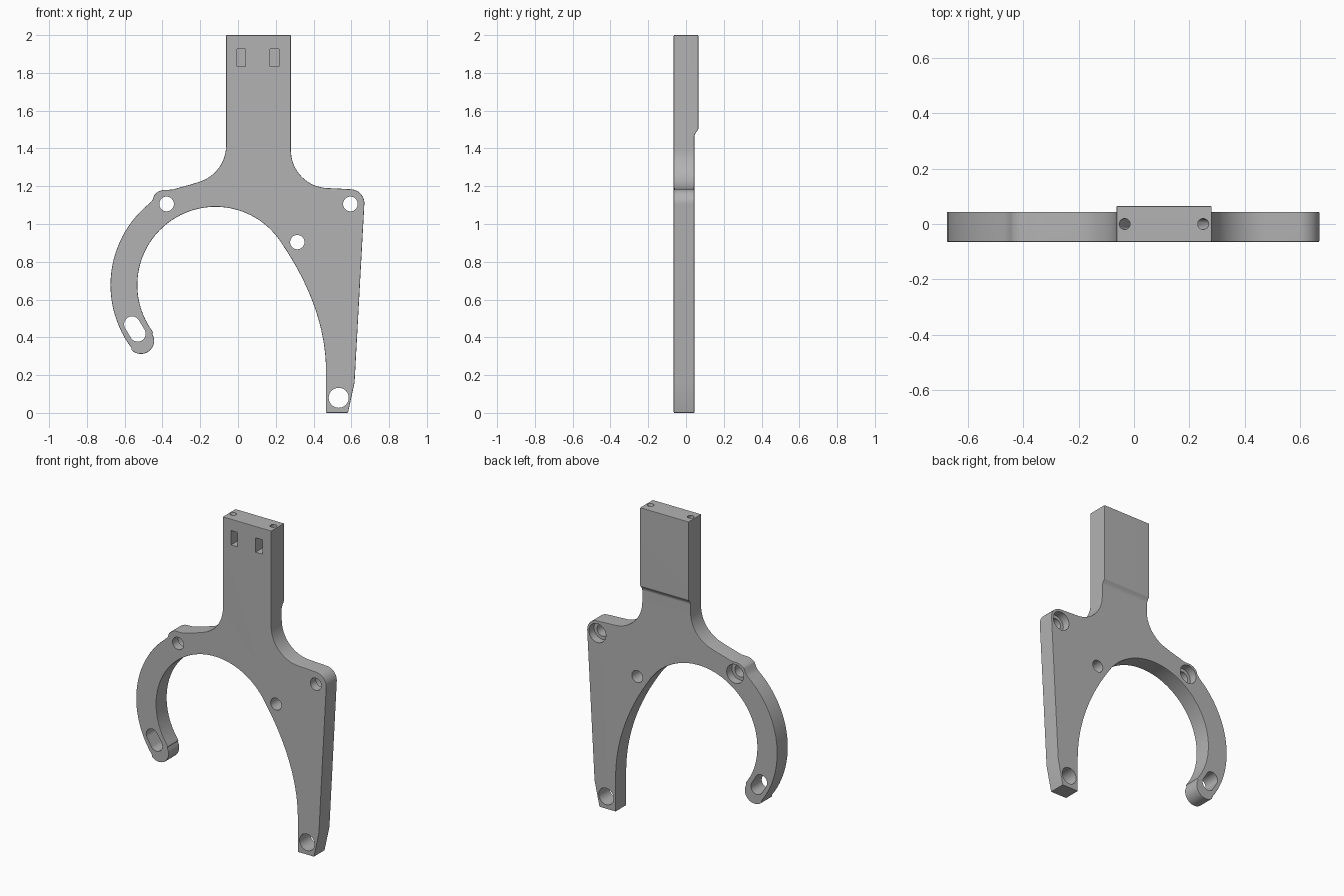
import bpy, bmesh
from math import sin, cos, radians
from mathutils import Vector

cube = bpy.data.objects.get("Cube")
if cube:
    bpy.data.objects.remove(cube)

FRONT, BACK, PAD_BACK = -0.065, 0.044, 0.065

grey = bpy.data.materials.new("matte grey")
grey.use_nodes = True
colour = (0.45, 0.45, 0.45, 1)
grey.diffuse_color = colour
grey.node_tree.nodes["Principled BSDF"].inputs["Base Color"].default_value = colour


def arc(cx, cz, r, start, end, n):
    step = (end - start) / n
    return [(cx + r * cos(radians(start + step * i)),
             cz + r * sin(radians(start + step * i))) for i in range(n + 1)]


def bezier(a, b, c, d, n):
    a, b, c, d = map(Vector, (a, b, c, d))
    pts = []
    for i in range(n + 1):
        t = i / n
        s = 1 - t
        pts.append(tuple(a * s**3 + b * 3 * s * s * t + c * 3 * s * t * t + d * t**3))
    return pts


def prism(name, points, offset):
    """Closed solid from a 3D polygon swept by an offset."""
    bm = bmesh.new()
    face = bm.faces.new([bm.verts.new(p) for p in points])
    new = bmesh.ops.extrude_face_region(bm, geom=[face])["geom"]
    bmesh.ops.translate(bm, vec=offset, verts=[v for v in new if isinstance(v, bmesh.types.BMVert)])
    bmesh.ops.recalc_face_normals(bm, faces=bm.faces)
    mesh = bpy.data.meshes.new(name)
    bm.to_mesh(mesh)
    bm.free()
    obj = bpy.data.objects.new(name, mesh)
    bpy.context.collection.objects.link(obj)
    mesh.materials.append(grey)
    return obj


def plate(name, outline, y0, y1):
    return prism(name, [(x, y0, z) for x, z in outline], (0, y1 - y0, 0))


def apply(obj, mod):
    bpy.ops.object.select_all(action='DESELECT')
    bpy.context.view_layer.objects.active = obj
    obj.select_set(True)
    bpy.ops.object.modifier_apply(modifier=mod.name)


def cut(obj, cutter):
    mod = obj.modifiers.new("cut", 'BOOLEAN')
    mod.operation = 'DIFFERENCE'
    mod.solver = 'EXACT'
    mod.object = cutter
    apply(obj, mod)
    bpy.data.objects.remove(cutter)


# Outline: stem, left shoulder, hook arm, inner curve, long leg, right shoulder
hub = (-0.119, 0.677)
outline = [(0.28, 2.0), (-0.063, 2.0)]
outline += arc(-0.263, 1.415, 0.2, 0, -72, 14)
outline += [(-0.25, 1.209), (-0.31, 1.193), (-0.345, 1.182)]
outline += arc(-0.385, 1.105, 0.076, 85, 140, 6)
outline += [(-0.452, 1.128)]
outline += arc(*hub, 0.556, 129, 217, 26)
outline += arc(-0.514, 0.382, 0.07, 222, 392, 14)
outline += arc(*hub, 0.414, 217, 32, 48)
outline += bezier((0.238, 0.887), (0.375, 0.685), (0.466, 0.455), (0.466, 0.22), 20)[1:]
outline += [(0.466, 0), (0.582, 0), (0.617, 0.16)]
outline += arc(0.595, 1.11, 0.074, -3, 85, 9)
outline += [(0.54, 1.187)]
outline += arc(0.48, 1.39, 0.2, 268, 180, 16)

bracket = plate("bracket", outline, FRONT, PAD_BACK)

# Thin the body below the thicker stem pad
step = [(BACK, -0.2), (0.3, -0.2), (0.3, 1.5), (PAD_BACK, 1.5),
        (0.051, 1.483), (BACK, 1.465)]
cut(bracket, prism("back_step", [(-1, y, z) for y, z in step], (2, 0, 0)))

# Softened edges
bevel = bracket.modifiers.new("soft_edges", 'BEVEL')
bevel.width = 0.007
bevel.segments = 2
bevel.limit_method = 'ANGLE'
bevel.angle_limit = radians(35)
apply(bracket, bevel)

# Through holes
for x, z, r in [(-0.378, 1.106, 0.039), (0.595, 1.106, 0.039),
                (0.314, 0.904, 0.038), (0.533, 0.08, 0.053)]:
    cut(bracket, plate("hole", arc(x, z, r, 0, 348.75, 31), -0.2, 0.2))

# Counterbores on the back of the shoulders
for x in (-0.378, 0.595):
    cut(bracket, plate("counterbore", arc(x, 1.106, 0.06, 0, 348.75, 31), -0.008, 0.2))

# Slot in the hook tip
slot = arc(-0.561, 0.469, 0.042, 30, 210, 14) + arc(-0.531, 0.419, 0.042, 210, 390, 14)
cut(bracket, plate("slot", slot, -0.2, 0.2))

# Nut pockets in the stem and slanted screw holes from the top
for x0, x1, top_x in [(-0.004, 0.041, -0.034), (0.17, 0.217, 0.25)]:
    pocket = [(x0, 1.835), (x1, 1.835), (x1, 1.927), (x0, 1.927)]
    cut(bracket, plate("pocket", pocket, -0.2, 0.025))
    slant = Vector(((x0 + x1) / 2 - top_x, 0, -0.12))
    start = Vector((top_x, 0, 2)) - slant * 0.2
    ring = [(start.x + a, b, start.z) for a, b in arc(0, 0, 0.02, 0, 337.5, 15)]
    cut(bracket, prism("screw_hole", ring, slant * 1.15))

bpy.ops.object.shade_smooth_by_angle(angle=radians(32))
weighted = bracket.modifiers.new("even_shading", 'WEIGHTED_NORMAL')
weighted.keep_sharp = True
